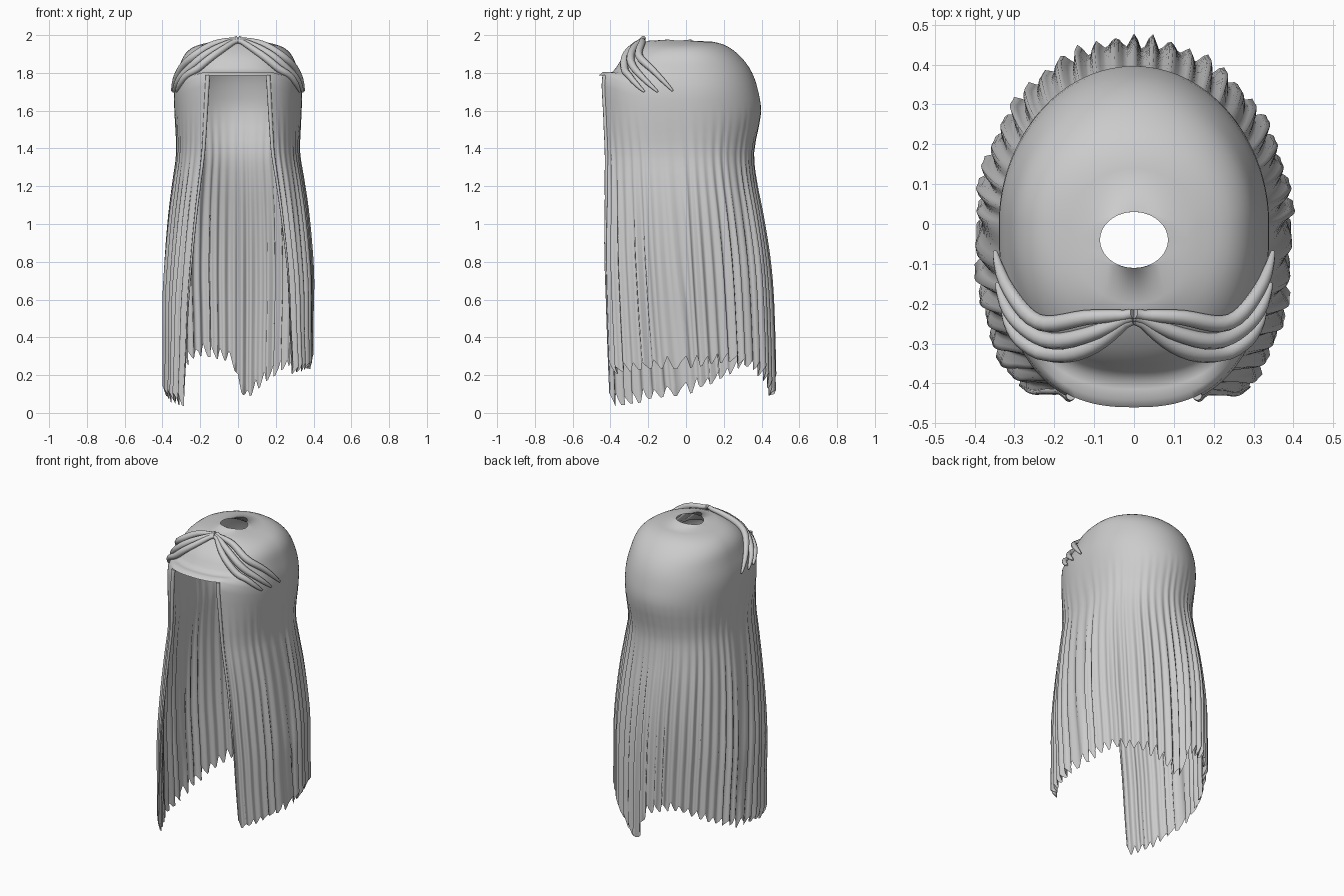
import bpy, bmesh, math, random
from mathutils import Vector
from mathutils.bvhtree import BVHTree

if "Cube" in bpy.data.objects:
    bpy.data.objects.remove(bpy.data.objects["Cube"])

random.seed(4)

# Ring: side (x, z), back (y, z), front (y, z), front opening ratio, front squareness
RINGS = [
    (.085, 1.972, .03, 1.978, -.11, 1.978, .47, 2.0),
    (.16, 1.96, .14, 1.965, -.20, 1.97, .47, 2.1),
    (.24, 1.935, .22, 1.94, -.27, 1.935, .47, 2.3),
    (.29, 1.885, .295, 1.88, -.335, 1.88, .47, 2.4),
    (.315, 1.81, .35, 1.80, -.39, 1.805, .47, 2.4),
    (.338, 1.70, .383, 1.70, -.46, 1.787, .47, 2.5),
    (.335, 1.56, .396, 1.58, -.46, 1.58, .51, 2.6),
    (.326, 1.38, .358, 1.38, -.46, 1.38, .56, 2.6),
    (.345, 1.20, .37, 1.20, -.465, 1.20, .585, 2.6),
    (.365, 1.00, .40, 1.00, -.47, 1.00, .61, 2.6),
    (.38, .75, .43, .75, -.48, .75, .64, 2.6),
    (.388, .50, .447, .50, -.485, .50, .67, 2.6),
    (.385, .25, .455, .25, -.49, .25, .70, 2.6),
    (.385, 0, .46, 0, -.495, 0, .73, 2.6),
]
# Cut line of the hair: angle, height
HEM = [(-70, .30), (-55, .30), (-45, .22), (-30, .24), (0, .26), (30, .29), (50, .25),
       (65, .2), (84, .09), (88, .13), (95, .29), (120, .33), (140, .26), (160, .18),
       (180, .12), (210, .07), (250, .05)]
SUB, COLS, GAP, TEETH = 3, 200, 20, 40


def catmull(a, b, c, d, t):
    return tuple(.5 * (2*q + (r-p)*t + (2*p-5*q+4*r-s)*t*t + (3*q-p-3*r+s)*t**3)
                 for p, q, r, s in zip(a, b, c, d))


def smooth_list(pts, n):
    out = []
    for i in range(len(pts) - 1):
        a, d = pts[max(i-1, 0)], pts[min(i+2, len(pts)-1)]
        out += [catmull(a, pts[i], pts[i+1], d, j / n) for j in range(n)]
    return out + [pts[-1]]


def hem(deg):
    for (a, za), (b, zb) in zip(HEM, HEM[1:]):
        if a <= deg <= b:
            return za + (zb - za) * (deg - a) / (b - a)
    return HEM[-1][1]


tooth_size = [random.uniform(.02, .045) for _ in range(TEETH + 1)]
wander = [random.uniform(-1, 1) for _ in range(TEETH + 1)]


def hair_point(ring, col):
    rx, zs, yb, zb, yf, zf, k, p = ring
    edge = math.acos(k ** (p / 2))
    if col <= COLS:                       # from right edge round the back
        s = col / COLS
        th = -edge + s * (math.pi + 2 * edge)
    else:                                 # across the forehead
        s = None
        th = math.pi + edge + (col - COLS) / GAP * (math.pi - 2 * edge)
    c, sn = math.cos(th), math.sin(th)
    e = 2 / p if sn < 0 else 1
    x = rx * math.copysign(abs(c) ** e, c)
    y = (yb if sn > 0 else -yf) * math.copysign(abs(sn) ** e, sn)
    cap = min(1, max(0, (zs - 1.7) / .25))
    if zs > 1.965:
        y = -.04 + sn * .07               # crown hole
    w = sn * sn if sn > 0 else min(1, 1.25 * sn * sn)
    z = zs + ((zb if sn > 0 else zf) - zs) * w
    if s is not None and z < 1.6:
        ph = s * TEETH
        i = int(min(ph, TEETH - 1e-6))
        f = ph - i
        amp = .013 * min(1, (1.6 - z) / 1.0)
        wave = math.cos(2 * math.pi * ph + .8 * wander[i] * math.sin(math.pi * f))
        g = 1 + amp * wave / .4 * (1 + .4 * math.sin(ph * 1.7))
        x, y = x * g, y * g
        if z < 1.38:
            tri = 1 - 4 * abs(f - .5)
            low = max(.003, hem(math.degrees(th)) - tooth_size[i] * tri)
            z = low + z * (1.38 - low) / 1.38
    return Vector((x, y, z))


# Hair shell with crown hole, open front and ragged hem
rings = smooth_list(RINGS, SUB)
total = COLS + GAP
bm = bmesh.new()
grid = [[bm.verts.new(hair_point(r, c)) for c in range(total)] for r in rings]
for r in range(len(rings) - 1):
    for c in range(total):
        if r >= 5 * SUB and c >= COLS:
            continue
        d = (c + 1) % total
        bm.faces.new((grid[r][c], grid[r+1][c], grid[r+1][d], grid[r][d]))
edges = [[grid[r][c].co.copy() for r in range(5 * SUB, len(rings))] for c in (0, COLS)]
bmesh.ops.delete(bm, geom=[v for v in bm.verts if not v.link_faces], context='VERTS')
bm.normal_update()
tree = BVHTree.FromBMesh(bm)
mesh = bpy.data.meshes.new("hair_shell")
bm.to_mesh(mesh)
bm.free()
mesh.shade_smooth()
bpy.context.collection.objects.link(bpy.data.objects.new("hair_shell", mesh))


def lock(name, pts, radius, taper):
    cu = bpy.data.curves.new(name, 'CURVE')
    cu.dimensions = '3D'
    cu.bevel_depth, cu.bevel_resolution, cu.use_fill_caps = radius, 2, True
    sp = cu.splines.new('POLY')
    sp.points.add(len(pts) - 1)
    for i, (q, pt) in enumerate(zip(sp.points, pts)):
        q.co = (*pt, 1)
        q.radius = taper(i / (len(pts) - 1))
    sp.use_smooth = True
    bpy.context.collection.objects.link(bpy.data.objects.new(name, cu))


# Rolled locks along the front opening
for name, pts in zip(("front_edge_right", "front_edge_left"), edges):
    lock(name, pts, .012, lambda t: 1 - .8 * t)

# Swept-back strands, three per side, laid on the cap
STRANDS = [
    [(.01, -.23, 1.98), (.12, -.235, 1.955), (.24, -.25, 1.89), (.315, -.17, 1.81), (.35, -.07, 1.705)],
    [(.01, -.235, 1.98), (.11, -.275, 1.93), (.225, -.295, 1.86), (.30, -.235, 1.78), (.345, -.15, 1.70)],
    [(.01, -.24, 1.975), (.10, -.305, 1.91), (.205, -.335, 1.84), (.28, -.29, 1.77), (.325, -.22, 1.70)],
]
for side, tag in ((1, "right"), (-1, "left")):
    for n, ctrl in enumerate(STRANDS):
        path = []
        for i, q in enumerate(smooth_list(ctrl, 5)):
            q = Vector(q)
            hit, nor, _, _ = tree.find_nearest(q)
            if nor.dot(Vector((q.x, q.y, q.z - 1.5))) < 0:
                nor = -nor
            laid = hit + nor * .012
            q = laid.lerp(q, .25)
            path.append((side * q.x, q.y, q.z))
        path[0] = (side * .003, -.225 - .008 * n, 1.985 - .008 * n)
        lock(f"swept_strand_{tag}_{n+1}", path, .021,
             lambda t: .6 + .4 * math.sin(math.pi * min(1, t * 1.1)) if t < .85 else 2.7 * (1 - t) + .27)
